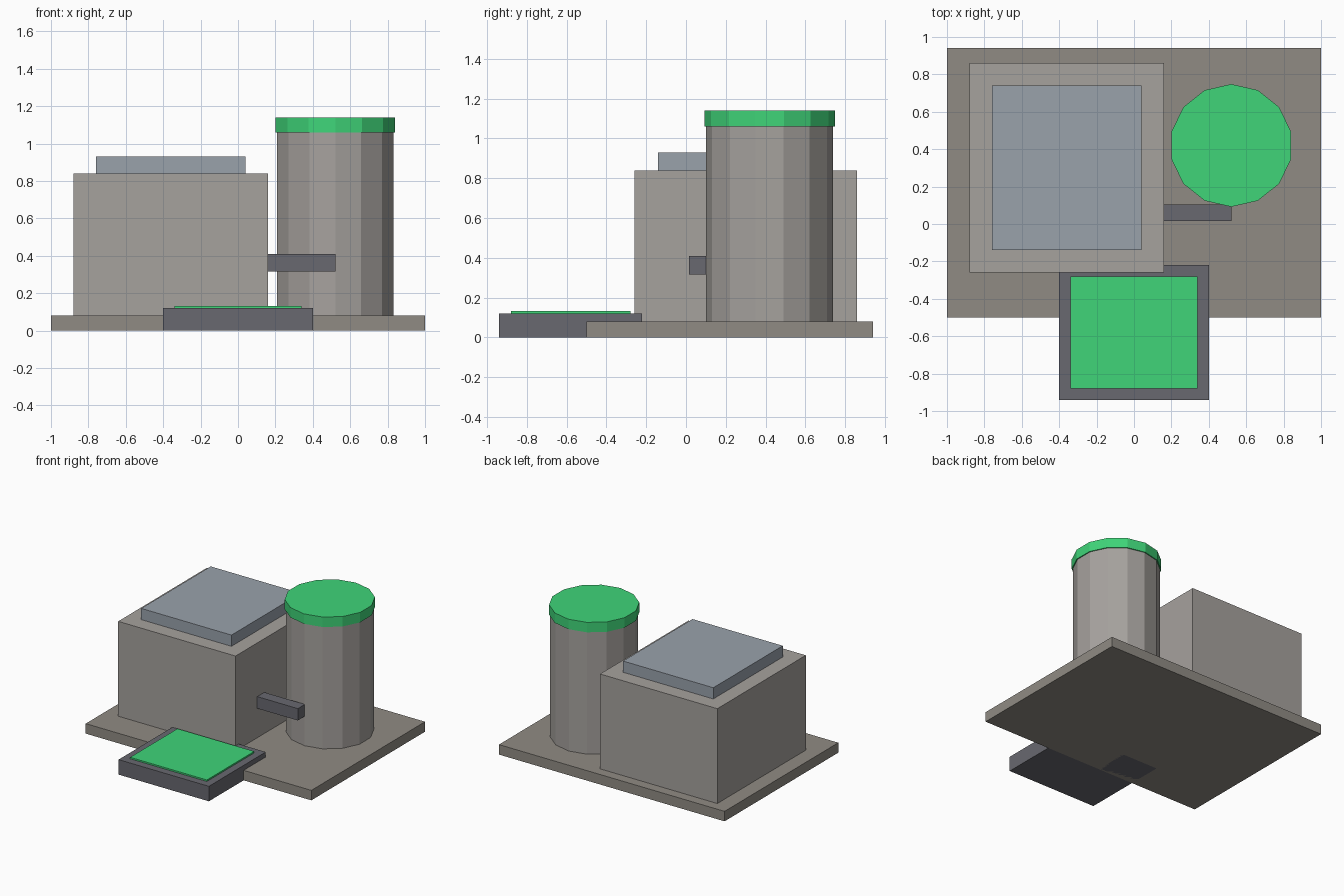
import bpy

if "Cube" in bpy.data.objects:
    bpy.data.objects.remove(bpy.data.objects["Cube"])


def material(name, rgb):
    m = bpy.data.materials.new(name)
    m.diffuse_color = (*rgb, 1)
    m.use_nodes = True
    m.node_tree.nodes["Principled BSDF"].inputs["Base Color"].default_value = m.diffuse_color
    return m


green = material("green", (0.05, 0.66, 0.19))
slate = material("slate", (0.32, 0.36, 0.41))
dark = material("dark_grey", (0.14, 0.14, 0.16))
stone = material("stone", (0.28, 0.26, 0.23))
wall = material("wall", (0.38, 0.36, 0.34))


def finish(name, mat):
    ob = bpy.context.object
    ob.name = name
    ob.data.materials.append(mat)


def box(name, x, y, z, mat):
    """Box from (min, max) ranges on each axis."""
    bpy.ops.mesh.primitive_cube_add(size=1, location=[sum(r) / 2 for r in (x, y, z)])
    ob = bpy.context.object
    for v in ob.data.vertices:
        v.co = [c * (r[1] - r[0]) for c, r in zip(v.co, (x, y, z))]
    finish(name, mat)


def drum(name, radius, z, mat):
    """14-sided upright drum on the tank axis."""
    bpy.ops.mesh.primitive_cylinder_add(vertices=14, radius=radius, depth=z[1] - z[0],
                                        location=(0.52, 0.42, sum(z) / 2))
    finish(name, mat)


# Ground slab and main building
box("base_slab", (-1, 1), (-0.5, 0.94), (0, 0.08), stone)
box("main_building", (-0.88, 0.16), (-0.26, 0.86), (0.08, 0.84), wall)
box("roof_panel", (-0.76, 0.04), (-0.14, 0.74), (0.84, 0.93), slate)

# Storage tank with overhanging lid
drum("tank", 0.32, (0.08, 1.06), wall)
drum("tank_lid", 0.328, (1.06, 1.14), green)

# Duct between building and tank
box("duct", (0.16, 0.52), (0.015, 0.105), (0.315, 0.41), dark)

# Front pad with raised green panel
box("front_pad", (-0.4, 0.4), (-0.94, -0.22), (0, 0.12), dark)
box("pad_panel", (-0.34, 0.34), (-0.88, -0.28), (0.12, 0.132), green)
